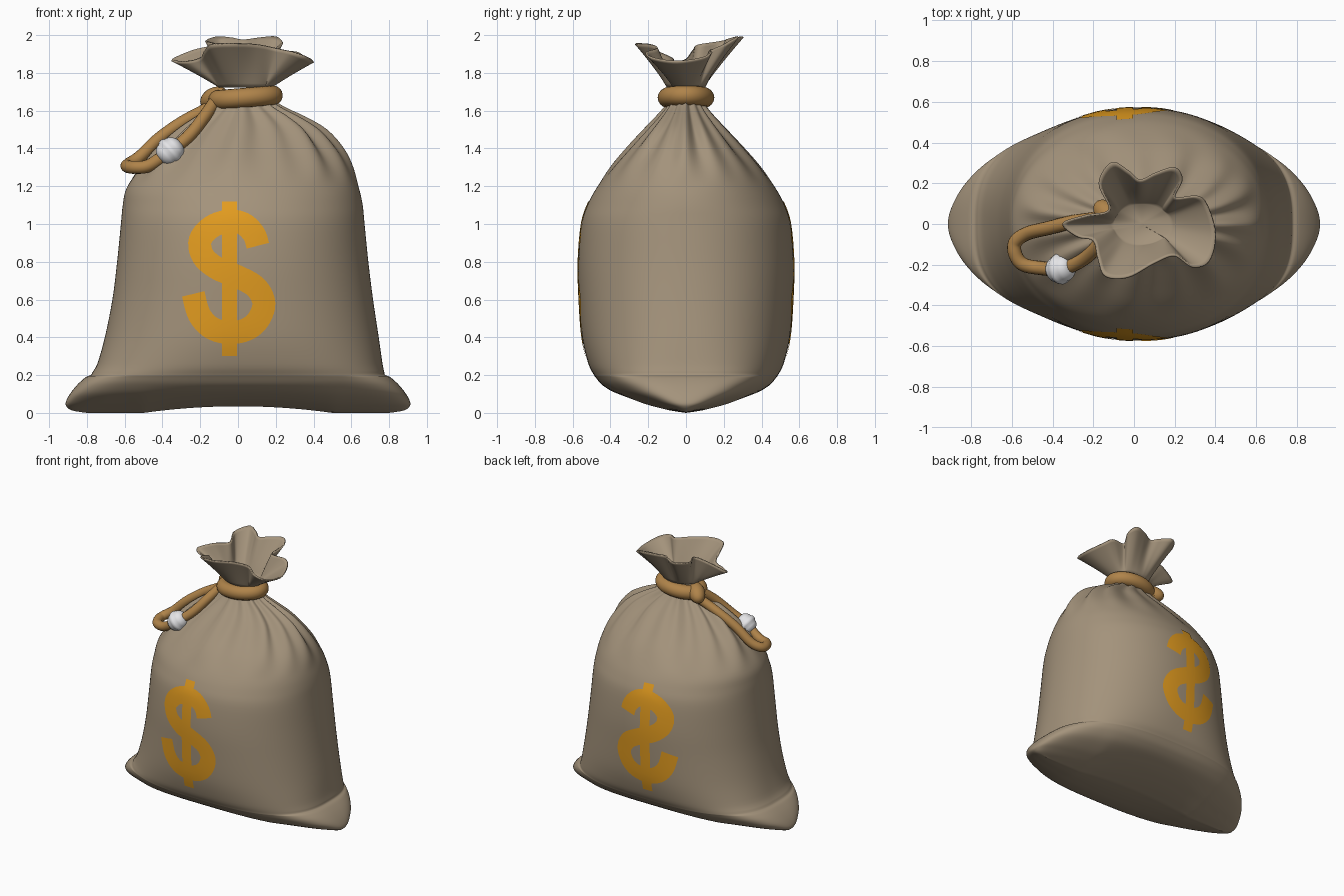
import bpy, bmesh, math
from mathutils import Vector

if "Cube" in bpy.data.objects:
    bpy.data.objects.remove(bpy.data.objects["Cube"])


def material(name, rgb):
    m = bpy.data.materials.new(name)
    m.diffuse_color = (*rgb, 1)
    m.use_nodes = True
    m.node_tree.nodes["Principled BSDF"].inputs["Base Color"].default_value = m.diffuse_color
    return m


CLOTH = material("burlap_brown", (0.37, 0.292, 0.2))
ROPE = material("rope_tan", (0.43, 0.228, 0.068))
GOLD = material("paint_gold", (0.76, 0.33, 0.014))
WHITE = material("bead_white", (0.8, 0.8, 0.82))


def smooth_path(pts, steps, closed=False):
    """Catmull-Rom interpolation of tuples of any length."""
    n, out = len(pts), []
    for i in range(n if closed else n - 1):
        q = [pts[(i + k) % n] if closed else pts[min(max(i + k, 0), n - 1)] for k in (-1, 0, 1, 2)]
        for s in range(steps):
            t = s / steps
            out.append(tuple(0.5 * (2 * b + (c - a) * t + (2 * a - 5 * b + 4 * c - d) * t * t
                                    + (3 * b - a - 3 * c + d) * t ** 3) for a, b, c, d in zip(*q)))
    if not closed:
        out.append(tuple(pts[-1]))
    return out


def loft(name, rings, mat, wrap=False, cap_start=True, cap_end=True):
    bm = bmesh.new()
    rows = [[bm.verts.new(p) for p in r] for r in rings]
    m = len(rings[0])
    for i in range(len(rows) if wrap else len(rows) - 1):
        a, b = rows[i], rows[(i + 1) % len(rows)]
        for j in range(m):
            k = (j + 1) % m
            bm.faces.new((a[j], a[k], b[k], b[j]))
    if not wrap:
        if cap_start:
            bm.faces.new(rows[0])
        if cap_end:
            bm.faces.new(rows[-1])
    bmesh.ops.remove_doubles(bm, verts=bm.verts, dist=1e-5)
    bmesh.ops.recalc_face_normals(bm, faces=bm.faces)
    return finish(name, bm, mat)


def finish(name, bm, mat):
    me = bpy.data.meshes.new(name)
    bm.to_mesh(me)
    bm.free()
    me.materials.append(mat)
    me.shade_smooth()
    ob = bpy.data.objects.new(name, me)
    bpy.context.collection.objects.link(ob)
    return ob


def tube(name, pts, radii, mat, closed=False, sides=16):
    pts = [Vector(p) for p in pts]
    n, rings = len(pts), []
    for i, p in enumerate(pts):
        nxt = pts[(i + 1) % n] if closed else pts[min(i + 1, n - 1)]
        prv = pts[i - 1] if closed else pts[max(i - 1, 0)]
        t = (nxt - prv).normalized()
        side = t.cross(Vector((0, 0, 1))).normalized()
        up = side.cross(t)
        r = radii[i] if isinstance(radii, list) else radii
        rings.append([p + r * (side * math.cos(a) + up * math.sin(a))
                      for a in (math.tau * k / sides for k in range(sides))])
    return loft(name, rings, mat, wrap=closed)


# Sack body rows: height, centre x, half width, half depth, roundness exponent, corner ear length
ROWS = smooth_path([
    (0.0, 0, 0.74, 0.0, 2, 0.06), (0.012, 0, 0.79, 0.10, 2.1, 0.085), (0.03, 0, 0.80, 0.19, 2.2, 0.105),
    (0.055, 0, 0.805, 0.28, 2.4, 0.107), (0.10, 0, 0.80, 0.385, 2.65, 0.09), (0.15, 0, 0.79, 0.447, 2.8, 0.06),
    (0.19, 0, 0.78, 0.48, 2.8, 0.025), (0.205, 0, 0.775, 0.49, 2.75, 0), (0.26, 0.01, 0.755, 0.517, 2.55, 0),
    (0.4, 0.02, 0.725, 0.55, 2.3, 0), (0.6, 0.025, 0.69, 0.565, 2.2, 0), (0.8, 0.025, 0.665, 0.57, 2.15, 0),
    (1.0, 0.025, 0.645, 0.553, 2.15, 0), (1.1, 0.025, 0.635, 0.522, 2.1, 0), (1.19, 0.025, 0.615, 0.474, 2.1, 0),
    (1.3, 0.04, 0.56, 0.395, 2.05, 0), (1.4, 0.05, 0.49, 0.305, 2, 0), (1.5, 0.06, 0.385, 0.21, 2, 0),
    (1.57, 0.055, 0.275, 0.145, 2, 0), (1.62, 0.045, 0.185, 0.105, 2, 0), (1.67, 0.04, 0.12, 0.07, 2, 0)], 4)


def spow(v, e):
    return math.copysign(abs(v) ** e, v) if abs(v) > 1e-9 else 0.0


rings = []
SEG = 160
for z, cx, a, b, n, ear in ROWS:
    ring = []
    pleat = 0.1 * min(1, max(0, (z - 1.2) / 0.36)) ** 1.2
    for j in range(SEG):
        th = math.tau * j / SEG
        f = 1 + pleat * (0.65 * math.cos(15 * th) + 0.5 * math.cos(8 * th + 1.1))
        u = spow(math.cos(th), 2 / n)
        s = min(1, max(0, (abs(u) - 0.7) / 0.3))
        x = a * f * u + math.copysign(ear * s * s * (3 - 2 * s), u)
        y = b * f * spow(math.sin(th), 2 / n)
        lift = 0.035 * max(0, 1 - (x / 0.5) ** 2) * max(0, 1 - z / 0.15)
        ring.append((cx + x, y, max(0, z) + lift))
    rings.append(ring)
loft("sack_body", rings, CLOTH, cap_start=False)

# Ruffled mouth above the tie, pinched shut at its centre
RIM = [(-0.35, 0.0, 1.87), (-0.24, 0.04, 1.92), (-0.12, 0.07, 1.95), (-0.17, 0.2, 1.97), (-0.11, 0.30, 1.99),
       (-0.03, 0.26, 1.985), (0.03, 0.215, 1.975), (0.11, 0.25, 1.985), (0.2, 0.275, 1.99), (0.235, 0.22, 1.96),
       (0.2, 0.13, 1.92), (0.31, 0.135, 1.91), (0.36, 0.09, 1.88), (0.4, -0.05, 1.86), (0.37, -0.18, 1.88),
       (0.29, -0.21, 1.91), (0.2, -0.155, 1.93), (0.1, -0.19, 1.95), (-0.03, -0.26, 1.955),
       (-0.14, -0.255, 1.95), (-0.175, -0.17, 1.92), (-0.2, -0.08, 1.88), (-0.28, -0.06, 1.86)]
rim = smooth_path(RIM, 6, True)
rings = [[(0.04 + 0.04 * (x - 0.04), 0.04 * y, 1.738) for x, y, z in rim]]
for i in range(13):
    t = i / 12
    f = 0.9 * t + 0.1 * t * t
    ring = []
    for x, y, z in rim:
        th = math.atan2(y, x - 0.04)
        nx, ny = 0.04 + 0.14 * math.cos(th), 0.1 * math.sin(th)
        ring.append((nx + (x - nx) * f, ny + (y - ny) * f, 1.728 + (z - 1.728) * t))
    rings.append(ring)
mouth = loft("sack_mouth", rings, CLOTH, cap_end=False)
sol = mouth.modifiers.new("cloth_thickness", 'SOLIDIFY')
sol.thickness = 0.01
sol.offset = 0

# Rope tie, knot and hanging loop
tube("rope_tie", [(0.04 + 0.145 * math.cos(a), 0.098 * math.sin(a), 1.669 + 0.012 * math.cos(a))
                  for a in (math.tau * k / 64 for k in range(64))], 0.052, ROPE, closed=True)
tube("rope_knot", [(-0.125 + 0.06 * math.sin(a), 0.045 - 0.06 * math.sin(a), 1.665 + 0.03 * math.sin(a))
                   for a in (math.pi * (k / 12 - 0.5) for k in range(13))],
     [0.004 + 0.054 * math.cos(math.pi * (k / 12 - 0.5)) for k in range(13)], ROPE)
LOOP = [(-0.1, 0.07, 1.65), (-0.18, 0.03, 1.60), (-0.3, 0.01, 1.535), (-0.42, -0.02, 1.45), (-0.52, -0.045, 1.355),
        (-0.58, -0.085, 1.315), (-0.585, -0.14, 1.305), (-0.55, -0.195, 1.30), (-0.47, -0.215, 1.31),
        (-0.36, -0.22, 1.385), (-0.26, -0.18, 1.465), (-0.18, -0.11, 1.565), (-0.12, -0.02, 1.65)]
tube("rope_loop", smooth_path(LOOP, 8), 0.034, ROPE)

# Bead sliding on the loop
axis = Vector((0.62, 0.1, 0.55)).normalized()
BEAD = [0.03, 0.048, 0.058, 0.064, 0.066, 0.074, 0.077, 0.074, 0.066, 0.064, 0.058, 0.048, 0.03]
tube("bead", [Vector((-0.36, -0.22, 1.385)) + axis * (0.0115 * (k - 6)) for k in range(13)], BEAD, WHITE, sides=24)


# Painted money emblem: ribbons wrapped onto the front and back of the sack
def depth_at(x, z):
    for r, s in zip(ROWS, ROWS[1:]):
        if r[0] <= z <= s[0]:
            t = (z - r[0]) / (s[0] - r[0])
            _, cx, a, b, n, _ = (u + (v - u) * t for u, v in zip(r, s))
            return b * (1 - abs((x - cx) / a) ** n) ** (1 / n)


def ribbon(name, pts, width, side, off):
    bm = bmesh.new()
    rows = []
    for i, p in enumerate(pts):
        t = (Vector(pts[min(i + 1, len(pts) - 1)]) - Vector(pts[max(i - 1, 0)])).normalized()
        row = []
        for k in range(5):
            w = width * (k / 4 - 0.5)
            x, z = p[0] - t.y * w, p[1] + t.x * w
            row.append(bm.verts.new((x, side * (depth_at(x, z) + off), z)))
        rows.append(row)
    for a, b in zip(rows, rows[1:]):
        for k in range(4):
            f = bm.faces.new((a[k], a[k + 1], b[k + 1], b[k]))
            f.normal_update()
            if f.normal.y * side < 0:
                f.normal_flip()
    finish(name, bm, GOLD)


BEND = [(0.105, 0.885), (0.085, 0.945), (0.03, 1.0), (-0.05, 1.015), (-0.14, 0.985), (-0.2, 0.915), (-0.185, 0.83),
        (-0.11, 0.765), (0.0, 0.72), (0.095, 0.665), (0.137, 0.58), (0.105, 0.49), (0.04, 0.44), (-0.05, 0.425),
        (-0.14, 0.45), (-0.205, 0.52), (-0.237, 0.63)]
for side, label in ((-1, "front"), (1, "back")):
    ribbon("emblem_bend_" + label, smooth_path(BEND, 5), 0.122, side, 0.004)
    ribbon("emblem_bar_" + label, [(-0.045, 0.30 + 0.82 * k / 30) for k in range(31)], 0.08, side, 0.0045)
